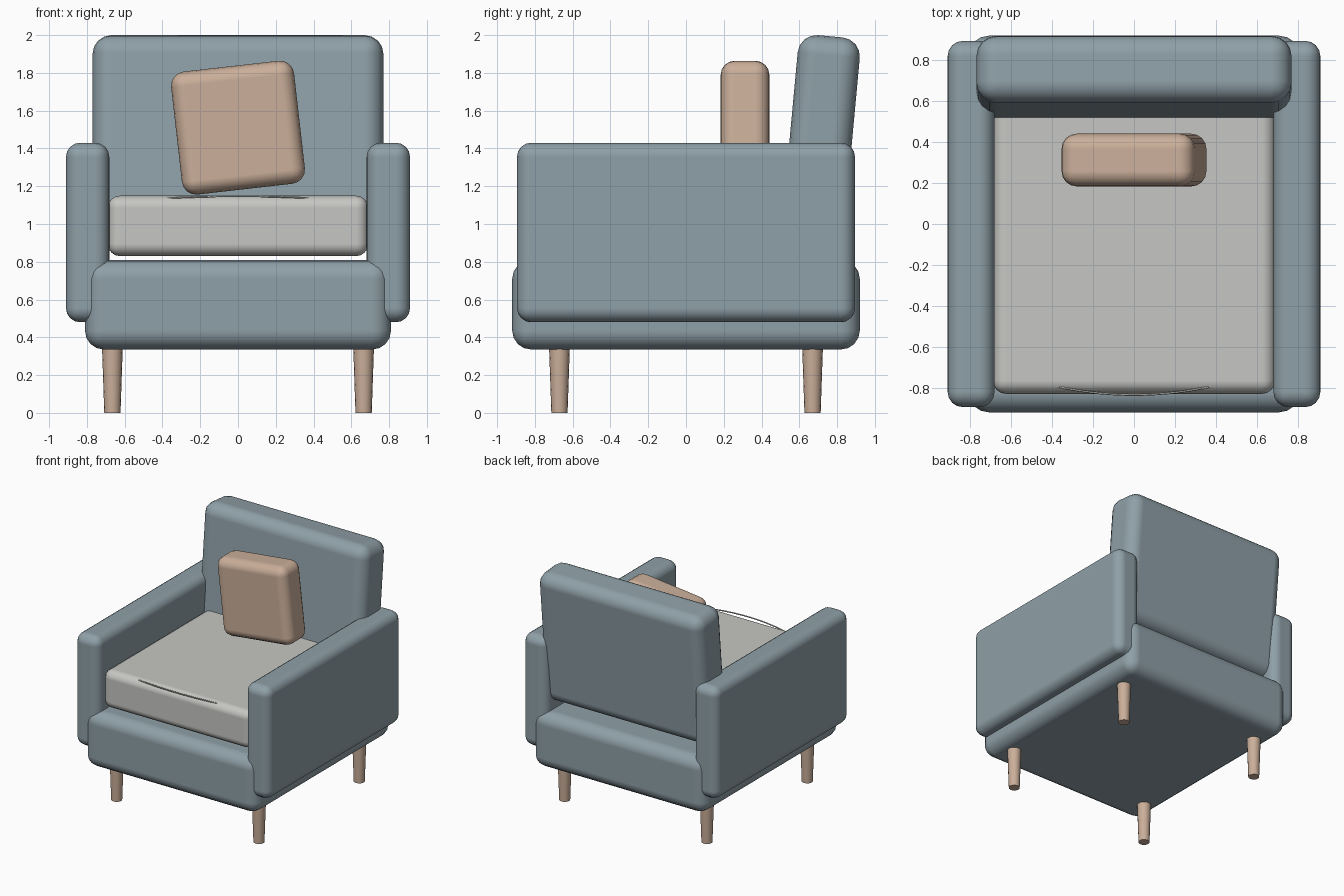
import bpy, bmesh, math

if "Cube" in bpy.data.objects:
    bpy.data.objects.remove(bpy.data.objects["Cube"])


def material(name, rgb):
    m = bpy.data.materials.new(name)
    lin = [c / 12.92 if c <= 0.04045 else ((c + 0.055) / 1.055) ** 2.4
           for c in (v / 255 for v in rgb)]
    m.diffuse_color = (*lin, 1)
    m.use_nodes = True
    m.node_tree.nodes["Principled BSDF"].inputs["Base Color"].default_value = m.diffuse_color
    return m


BLUE = material("blue grey fabric", (143, 160, 168))
TAN = material("tan", (203, 175, 154))
GREY = material("pale grey fabric", (198, 199, 195))


def finish(obj, mat):
    obj.data.materials.append(mat)
    bpy.ops.object.select_all(action='DESELECT')
    obj.select_set(True)
    bpy.context.view_layer.objects.active = obj
    bpy.ops.object.shade_smooth_by_angle(angle=math.radians(40))
    return obj


def padded_box(name, center, size, radius, mat, rot=(0, 0, 0)):
    """Upholstered block: a box with rounded edges."""
    bpy.ops.mesh.primitive_cube_add(size=1, location=center)
    obj = bpy.context.object
    obj.name = name
    for v in obj.data.vertices:
        v.co = [c * s for c, s in zip(v.co, size)]
    obj.rotation_euler = [math.radians(a) for a in rot]
    finish(obj, mat)
    bevel = obj.modifiers.new("rounding", 'BEVEL')
    bevel.width = radius
    bevel.segments = 4
    bevel.limit_method = 'NONE'
    bevel.harden_normals = True
    return obj


# Upholstered frame
padded_box("base", (0, 0, 0.573), (1.62, 1.84, 0.475), 0.1, BLUE)
padded_box("backrest", (0, 0.713, 1.435), (1.54, 0.33, 1.122), 0.1, BLUE, (-5.3, 0, 0))
for side, label in ((-1, "left"), (1, "right")):
    padded_box(label + "_arm", (side * 0.796, 0, 0.955), (0.23, 1.79, 0.95), 0.075, BLUE)

# Seat cushion and loose pillow
padded_box("seat_cushion", (0, -0.115, 0.99), (1.38, 1.43, 0.32), 0.065, GREY)
padded_box("pillow", (0, 0.3125, 1.51), (0.655, 0.258, 0.655), 0.075, TAN, (0, -6.5, 0))

# Thin curved seam along the front of the cushion
curve = bpy.data.curves.new("cushion_seam", 'CURVE')
curve.dimensions = '3D'
curve.bevel_depth = 0.005
curve.bevel_resolution = 1
curve.use_fill_caps = True
spline = curve.splines.new('POLY')
spline.points.add(16)
for i, p in enumerate(spline.points):
    t = i / 8 - 1
    p.co = (0.445 * t, -0.835 + 0.057 * t * t, 1.147 - 0.014 * t * t, 1)
seam = bpy.data.objects.new("cushion_seam", curve)
bpy.context.collection.objects.link(seam)
curve.materials.append(GREY)

# Tapered legs
for x in (-1, 1):
    for y in (-1, 1):
        bpy.ops.mesh.primitive_cone_add(vertices=16, radius1=0.043, radius2=0.056, depth=0.38,
                                        location=(x * 0.665, y * 0.67, 0.19))
        leg = bpy.context.object
        leg.name = ("front" if y < 0 else "back") + ("_left" if x < 0 else "_right") + "_leg"
        finish(leg, TAN)
